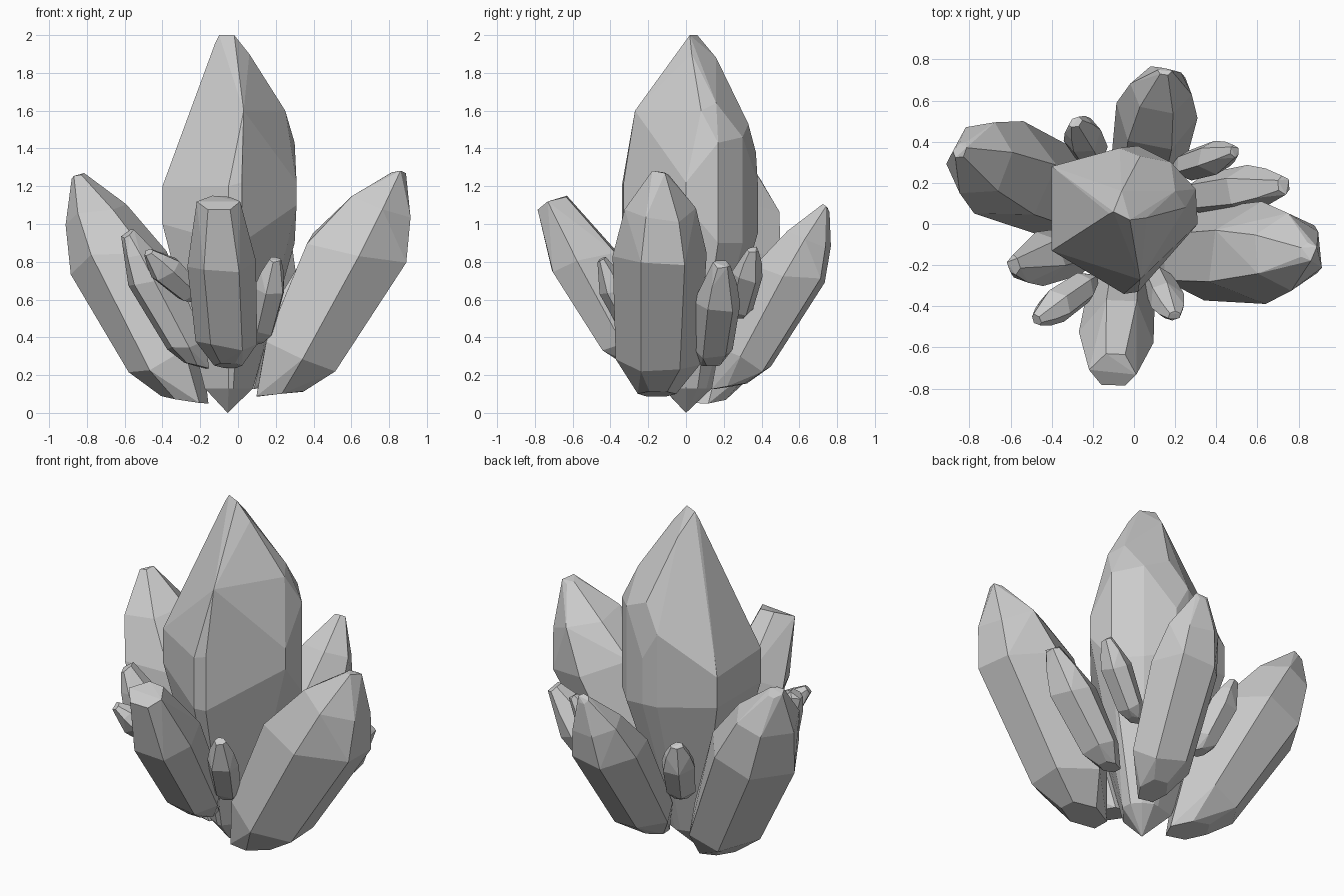
import bpy, bmesh, math, random
from mathutils import Vector

if "Cube" in bpy.data.objects:
    bpy.data.objects.remove(bpy.data.objects["Cube"])


def hull_object(name, points):
    """Flat-faced convex crystal wrapped around a point cloud."""
    bm = bmesh.new()
    for p in points:
        bm.verts.new(p)
    res = bmesh.ops.convex_hull(bm, input=bm.verts[:])
    loose = {g for g in res["geom_interior"] + res["geom_unused"]
             if isinstance(g, bmesh.types.BMVert)}
    bmesh.ops.delete(bm, geom=list(loose), context="VERTS")
    bmesh.ops.dissolve_limit(bm, angle_limit=math.radians(7),
                             verts=bm.verts[:], edges=bm.edges[:])
    bmesh.ops.recalc_face_normals(bm, faces=bm.faces[:])
    mesh = bpy.data.meshes.new(name)
    bm.to_mesh(mesh)
    bm.free()
    obj = bpy.data.objects.new(name, mesh)
    bpy.context.collection.objects.link(obj)
    return obj


def crystal(name, base, tip, side, depth, seed, blunt=0.14, roll=0.0):
    """Six-sided leaning crystal: side = half width, depth = half thickness."""
    rng = random.Random(seed)
    base, tip = Vector(base), Vector(tip)
    axis = tip - base
    v = axis.cross(Vector((0, 0, 1))).normalized()
    w = v.cross(axis).normalized()          # points up and inward
    # (position along axis, side radius, depth radius, slant, jitter)
    profile = [(0.0, 0.42, 0.42, 0.06, 0.0), (0.16, 0.92, 0.80, 0.02, 0.03),
               (0.64, 1.03, 1.03, 0.04, 0.03), (0.83, 0.78, 0.66, 0.02, 0.02),
               (1.0, blunt * 1.3, blunt, 0.0, 0.015)]
    wobble = [rng.uniform(-0.12, 0.12) for _ in range(6)]
    size = [rng.uniform(0.96, 1.04) for _ in range(6)]
    points = []
    for t, rs, rd, slant, jit in profile:
        for i in range(6):
            a = math.tau * i / 6 + roll + wobble[i]
            c, s = math.cos(a), math.sin(a)
            k = t - slant * s + rng.uniform(-jit, jit)
            points.append(base + axis * k
                          + v * (c * side * rs * size[i])
                          + w * (s * depth * rd * size[i]))
    return hull_object(name, points)


# Central crystal: plan outline with the top and bottom height of each corner
outline = [(-0.40, -0.13, 1.20, 1.0), (-0.05, -0.34, 1.20, 0.9),
           (0.02, -0.33, 1.22, 0.9), (0.31, 0.00, 1.22, 1.1),
           (0.30, 0.17, 1.43, 0.9), (0.18, 0.30, 1.46, 0.9),
           (0.02, 0.38, 1.22, 0.95), (-0.07, 0.37, 1.38, 0.95),
           (-0.40, 0.28, 1.18, 1.0)]
centre = [(-0.055, 0.0, 0.0)]
for x, y, top, bottom in outline:
    centre.append((x, y, top))
    centre.append((x, y, bottom))
    centre.append((-0.05 + (x + 0.05) * 0.36, y * 0.36, 0.13))
# upper shoulder corners and the short diagonal ridge at the tip
centre += [(0.03, -0.27, 1.60), (0.25, 0.08, 1.60), (0.20, 0.16, 1.64),
           (-0.06, 0.16, 1.88), (0.03, 0.33, 1.53), (0.06, 0.03, 1.90),
           (-0.12, 0.05, 1.96), (-0.10, 0.06, 2.0), (-0.02, 0.02, 2.0)]
hull_object("central_crystal", centre)

# Large leaning crystals
crystal("right_crystal", (0.22, -0.155, 0.10), (0.85, -0.135, 1.27), 0.25, 0.275, 3)
crystal("left_crystal", (-0.28, 0.12, 0.07), (-0.84, 0.36, 1.24), 0.25, 0.245, 5)
crystal("front_crystal", (-0.05, -0.25, 0.25), (-0.10, -0.71, 1.11),
        0.175, 0.19, 8, blunt=0.5)
crystal("back_crystal", (0.06, 0.23, 0.14), (0.15, 0.74, 1.08), 0.195, 0.195, 11)

# Small crystals around the cluster
small = [
    ("back_right_crystal", (0.28, 0.13, 0.25), (0.73, 0.19, 0.79), 0.12, 0.125),
    ("upper_back_right_crystal", (0.22, 0.27, 0.50), (0.49, 0.355, 0.865), 0.08, 0.09),
    ("front_left_crystal", (-0.22, -0.12, 0.25), (-0.585, -0.20, 0.95), 0.13, 0.125),
    ("upper_front_left_crystal", (-0.21, -0.28, 0.60), (-0.475, -0.465, 0.85), 0.085, 0.09),
    ("front_right_crystal", (0.10, -0.24, 0.37), (0.195, -0.445, 0.81), 0.085, 0.085),
    ("back_left_crystal", (-0.19, 0.32, 0.43), (-0.285, 0.495, 0.83), 0.095, 0.085),
]
for n, (name, base, tip, side, depth) in enumerate(small):
    crystal(name, base, tip, side, depth, 20 + n, blunt=0.3, roll=0.3 * (n % 2))
